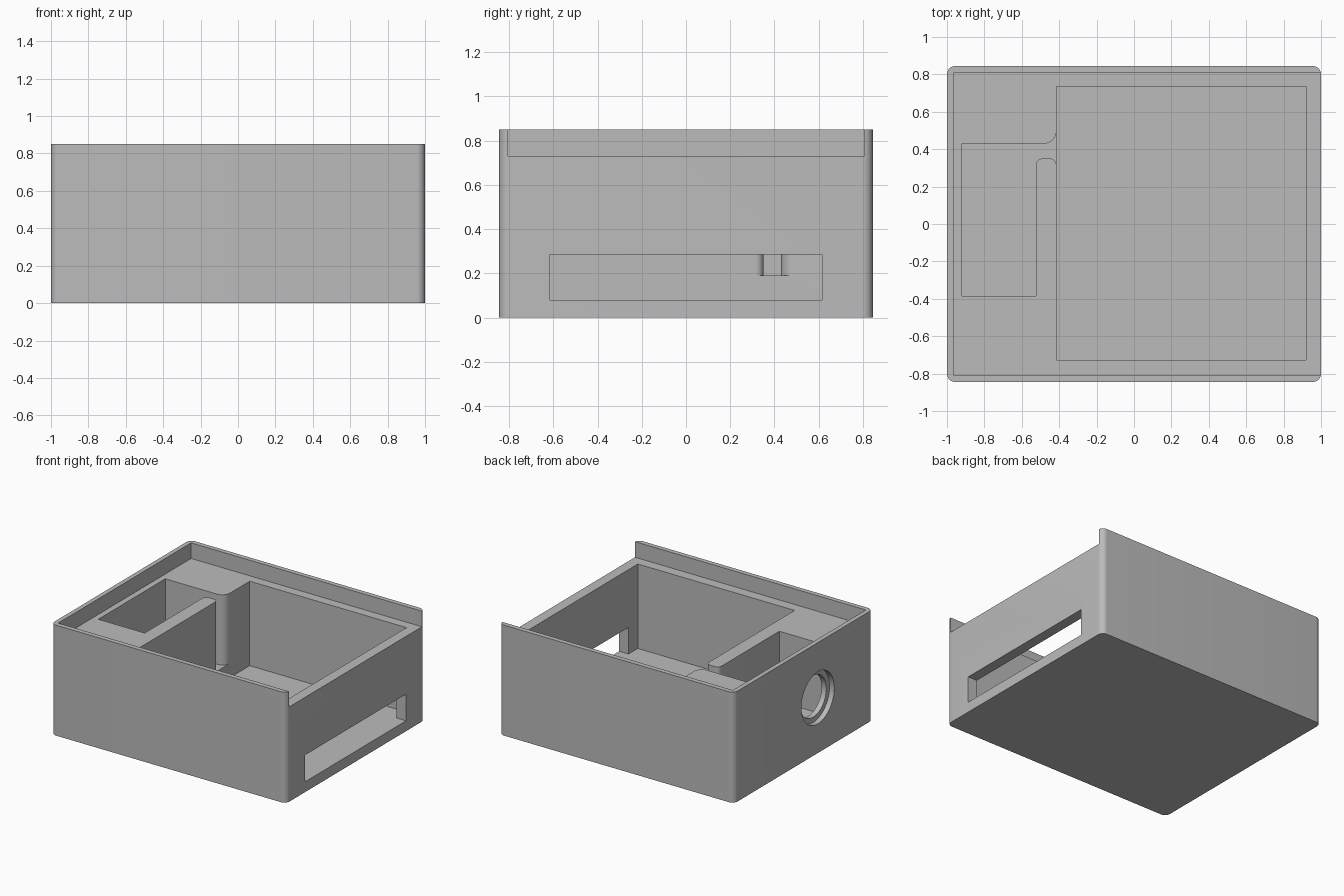
import bpy, bmesh
from math import radians, cos, sin
from mathutils import Matrix

old = bpy.data.objects.get("Cube")
if old:
    bpy.data.objects.remove(old, do_unlink=True)

grey = bpy.data.materials.new("plain_grey")
grey.use_nodes = True
colour = (0.5, 0.5, 0.5, 1)
grey.diffuse_color = colour
grey.node_tree.nodes["Principled BSDF"].inputs["Base Color"].default_value = colour


def make_object(name, bm):
    bmesh.ops.recalc_face_normals(bm, faces=bm.faces)
    mesh = bpy.data.meshes.new(name)
    bm.to_mesh(mesh)
    bm.free()
    obj = bpy.data.objects.new(name, mesh)
    bpy.context.collection.objects.link(obj)
    mesh.materials.append(grey)
    return obj


def arc(cx, cy, r, start, end, steps=10):
    angles = [radians(start + (end - start) * i / steps) for i in range(steps + 1)]
    return [(cx + r * cos(a), cy + r * sin(a)) for a in angles]


def prism(name, outline, z0, z1):
    bm = bmesh.new()
    face = bm.faces.new([bm.verts.new((x, y, z0)) for x, y in outline])
    top = bmesh.ops.extrude_face_region(bm, geom=[face])["geom"]
    bmesh.ops.translate(bm, vec=(0, 0, z1 - z0),
                        verts=[v for v in top if isinstance(v, bmesh.types.BMVert)])
    return make_object(name, bm)


def block(name, x0, x1, y0, y1, z0, z1):
    return prism(name, [(x0, y0), (x1, y0), (x1, y1), (x0, y1)], z0, z1)


def bore(name, x0, x1, y, z, r):
    bm = bmesh.new()
    place = Matrix.Translation(((x0 + x1) / 2, y, z)) @ Matrix.Rotation(radians(90), 4, "Y")
    bmesh.ops.create_cone(bm, cap_ends=True, segments=48, radius1=r, radius2=r,
                          depth=x1 - x0, matrix=place)
    return make_object(name, bm)


# Outer body with rounded upright edges
W, D, H, R = 1.0, 0.845, 0.85, 0.045
outline = (arc(W - R, D - R, R, 0, 90) + arc(R - W, D - R, R, 90, 180)
           + arc(R - W, R - D, R, 180, 270) + arc(W - R, R - D, R, 270, 360))
body = prism("enclosure_body", outline, 0, H)

# Side compartment with a rounded passage into the main one
side_outline = ([(-0.92, -0.385), (-0.525, -0.385)]
                + arc(-0.49, 0.315, 0.035, 180, 90) + arc(-0.45, 0.315, 0.035, 90, 0)
                + [(-0.3, 0.315), (-0.3, 0.495)]
                + arc(-0.48, 0.495, 0.065, 0, -90) + [(-0.92, 0.43)])

cutters = [
    block("lid_recess_cutter", -0.965, 1.1, -0.808, 0.808, 0.73, 1),
    block("main_cavity_cutter", -0.415, 0.92, -0.728, 0.735, 0.08, 0.9),
    prism("side_cavity_cutter", side_outline, 0.19, 0.9),
    block("slot_cutter", 0.8, 1.1, -0.615, 0.615, 0.08, 0.285),
    bore("port_recess_cutter", -1.1, -0.96, -0.175, 0.425, 0.2),
    bore("port_hole_cutter", -1.1, -0.8, -0.175, 0.425, 0.16),
]

# Carve the cavities and openings
bpy.ops.object.select_all(action="DESELECT")
body.select_set(True)
bpy.context.view_layer.objects.active = body
for cutter in cutters:
    mod = body.modifiers.new(cutter.name, "BOOLEAN")
    mod.operation = "DIFFERENCE"
    mod.solver = "EXACT"
    mod.object = cutter
    bpy.ops.object.modifier_apply(modifier=mod.name)
    bpy.data.objects.remove(cutter, do_unlink=True)

bpy.ops.object.shade_smooth_by_angle(angle=radians(30))
